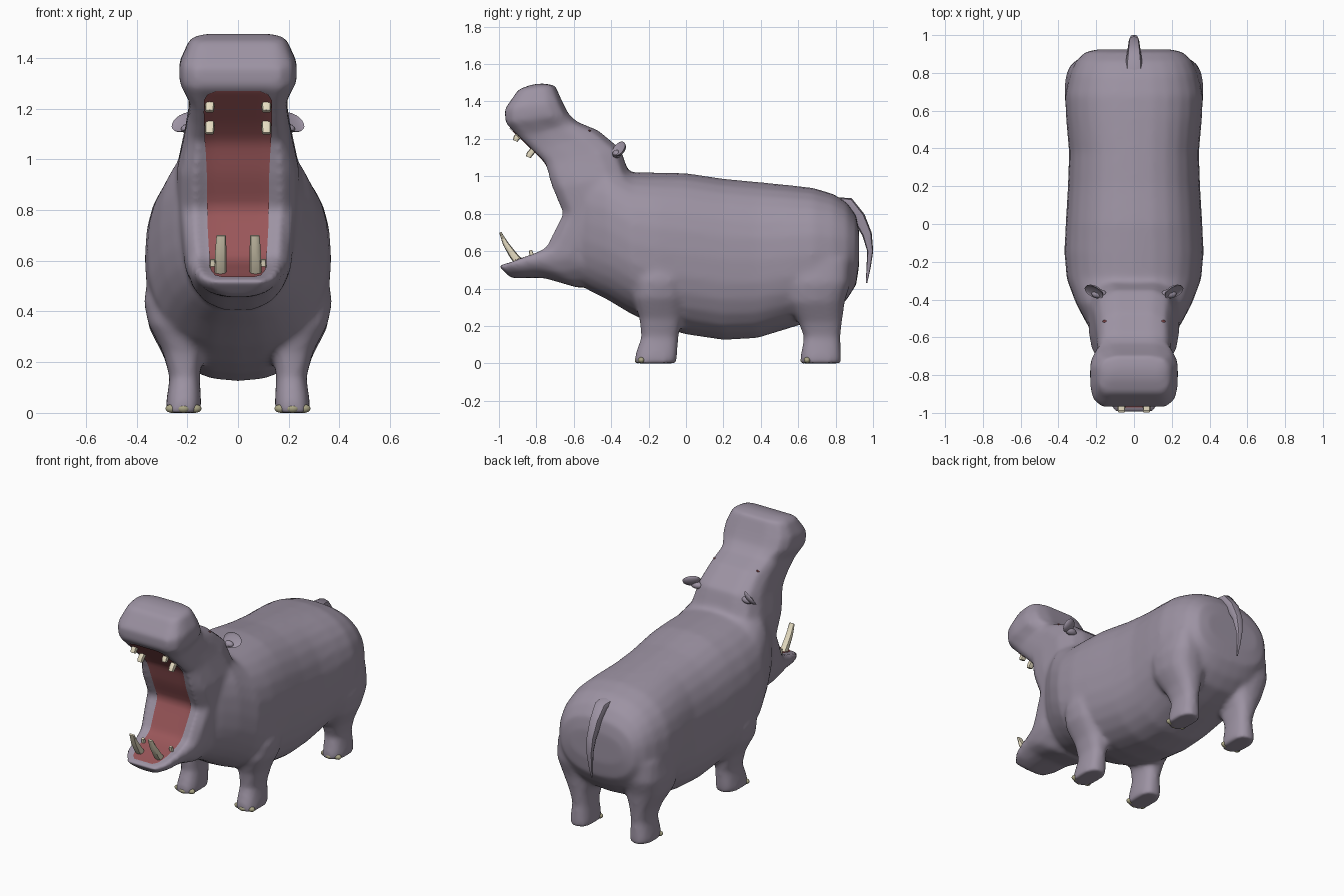
import bpy, bmesh, math
from mathutils import Vector

if "Cube" in bpy.data.objects:
    bpy.data.objects.remove(bpy.data.objects["Cube"])


def material(name, rgb):
    m = bpy.data.materials.new(name)
    m.diffuse_color = (*rgb, 1)
    m.use_nodes = True
    m.node_tree.nodes["Principled BSDF"].inputs["Base Color"].default_value = m.diffuse_color
    return m


HIDE = material("grey_purple_hide", (0.335, 0.29, 0.365))
MOUTH = material("mouth_red", (0.32, 0.093, 0.1))
IVORY = material("ivory", (0.78, 0.71, 0.53))
NAIL = material("toenail_khaki", (0.40, 0.375, 0.235))


def finish(name, bm, mat, angle=50):
    bmesh.ops.recalc_face_normals(bm, faces=bm.faces)
    me = bpy.data.meshes.new(name)
    bm.to_mesh(me)
    bm.free()
    me.materials.append(mat)
    for p in me.polygons:
        p.use_smooth = True
    me.set_sharp_from_angle(angle=math.radians(angle))
    ob = bpy.data.objects.new(name, me)
    bpy.context.collection.objects.link(ob)
    return ob


def skin(bm, rings):
    """Skin a list of point rings and cap both ends."""
    vs = [[bm.verts.new(p) for p in r] for r in rings]
    n = len(vs[0])
    faces = [bm.faces.new(vs[0]), bm.faces.new(vs[-1])]
    for a, b in zip(vs, vs[1:]):
        for j in range(n):
            k = (j + 1) % n
            faces.append(bm.faces.new((a[j], a[k], b[k], b[j])))
    bmesh.ops.recalc_face_normals(bm, faces=faces)


def oval(c, u, v, n=12, e=2.0):
    """Superellipse ring around c with half axes u and v."""
    pts = []
    for i in range(n):
        t = 2 * math.pi * i / n
        a, b = math.cos(t), math.sin(t)
        pts.append(Vector(c) + Vector(u) * math.copysign(abs(a) ** (2 / e), a)
                   + Vector(v) * math.copysign(abs(b) ** (2 / e), b))
    return pts


def ball(name, loc, scale, mat, rot=(0, 0, 0), cup=0):
    bm = bmesh.new()
    bmesh.ops.create_uvsphere(bm, u_segments=16, v_segments=10, radius=1)
    for v in bm.verts:
        if cup and v.co.y < 0:
            v.co.y *= -cup
    ob = finish(name, bm, mat)
    ob.location, ob.scale, ob.rotation_euler = loc, scale, rot
    return ob


def tube(name, path, mat):
    """Loft along (x, y, z, half width in x, half thickness) stations."""
    bm, rings = bmesh.new(), []
    for i, (x, y, z, w, t) in enumerate(path):
        a, b = path[max(i - 1, 0)], path[min(i + 1, len(path) - 1)]
        d = Vector((0, b[1] - a[1], b[2] - a[2])).normalized()
        rings.append(oval((x, y, z), (w, 0, 0), Vector((0, -d.z, d.y)) * t, 8, 2.6))
    skin(bm, rings)
    return finish(name, bm, mat)


hide = bmesh.new()

# Barrel body and neck: y, bottom, top, half width
body = [(-.61, .45, 1.04, .195), (-.52, .39, 1.11, .255), (-.42, .34, 1.10, .308),
        (-.29, .262, 1.022, .357), (-.15, .197, 1.02, .368), (0, .155, 1.017, .362),
        (.2, .125, .987, .35), (.38, .135, .97, .344), (.56, .19, .952, .36),
        (.68, .23, .938, .365), (.79, .275, .905, .342), (.86, .34, .86, .31),
        (.91, .42, .79, .26), (.925, .52, .71, .19)]
skin(hide, [oval((0, y, (a + b) / 2), (w, 0, 0), (0, 0, (b - a) / 2), 28, 2.4)
            for y, a, b, w in body])

# Gaping head: C-shaped sweep, front y/z, back y/z, half width, mouth recess
head = [(-.82, 1.492, -.76, 1.497, .14, 0), (-.895, 1.465, -.70, 1.485, .19, 0),
        (-.968, 1.36, -.662, 1.40, .232, 0), (-.965, 1.285, -.63, 1.335, .232, 0),
        (-.89, 1.20, -.585, 1.292, .194, .015), (-.825, 1.135, -.47, 1.245, .195, .02),
        (-.76, 1.07, -.35, 1.145, .21, .02), (-.72, .94, -.30, 1.0, .24, .02),
        (-.66, .80, -.25, .85, .24, .02), (-.755, .62, -.35, .44, .215, .02),
        (-.81, .595, -.58, .405, .195, .02), (-.87, .575, -.76, .457, .178, .015),
        (-.945, .545, -.86, .457, .155, .008), (-1.005, .523, -.935, .455, .105, 0)]
UPPER = ((.12, .85), (.35, 1), (.72, 1), (.92, .85), (1, .5))
LOWER = ((.12, .85), (.3, .97), (.58, .88), (.84, .66), (1, .33))
rings = []
for i, (fy, fz, by, bz, w, dip) in enumerate(head):
    F, B = Vector((0, fy, fz)), Vector((0, by, bz))
    r = min(.125, .8 * w)
    shape = [(t, k * w) for t, k in (UPPER if i < 9 else LOWER)]
    shape[0] = (.12, r + .85 * (w - r))
    half = [(dip / (B - F).length, r), (0, r + .4 * (w - r))] + shape
    rings.append([F.lerp(B, t) + Vector((x, 0, 0)) for t, x in half]
                 + [F.lerp(B, t) - Vector((x, 0, 0)) for t, x in reversed(half)])
skin(hide, rings)

# Legs: z, y limits, x inner/outer limits
front = [(0, -.278, -.05, .144, .287), (.05, -.272, -.045, .145, .283),
         (.14, -.24, -.04, .15, .27), (.24, -.25, -.02, .14, .297),
         (.35, -.285, 0, .1, .355), (.44, -.27, -.01, .12, .373), (.56, -.23, -.05, .16, .348)]
rear = [(0, .608, .832, .144, .287), (.05, .613, .83, .145, .283),
        (.14, .63, .825, .15, .27), (.22, .60, .835, .14, .292),
        (.33, .53, .85, .1, .35), (.43, .52, .88, .12, .37), (.56, .56, .88, .16, .353)]
for s in (1, -1):
    for leg in (front, rear):
        skin(hide, [oval((s * (c + d) / 2, (a + b) / 2, z), ((d - c) / 2, 0, 0),
                         (0, (b - a) / 2, 0), 16, 2.6) for z, a, b, c, d in leg])

# Fuse body, head and legs into one smooth skin
skin_ob = finish("hide_body_head_legs", hide, HIDE)
rm = skin_ob.modifiers.new("fuse", "REMESH")
rm.mode, rm.voxel_size, rm.use_smooth_shade = "VOXEL", 0.014, True
sm = skin_ob.modifiers.new("soften", "SMOOTH")
sm.factor, sm.iterations = 0.5, 14
fused = bpy.data.meshes.new_from_object(
    skin_ob.evaluated_get(bpy.context.evaluated_depsgraph_get()))
skin_ob.modifiers.clear()
skin_ob.data = fused
fused.materials.clear()
fused.materials.append(HIDE)
bpy.context.view_layer.update()

# Red mouth lining laid just over the gape: y, z, half width
line = [(-.945, 1.278, .085), (-.935, 1.262, .12), (-.915, 1.235, .135), (-.87, 1.18, .135),
        (-.80, 1.11, .13), (-.74, 1.04, .128), (-.70, .94, .124), (-.652, .80, .122),
        (-.70, .70, .118), (-.735, .62, .114), (-.80, .585, .112), (-.88, .555, .108),
        (-.945, .535, .09), (-.975, .522, .055)]
bm = bmesh.new()
rows = []
for a, b in zip(line, line[1:]):
    for k in range(4):
        y, z, w = (p + (q - p) * k / 4 for p, q in zip(a, b))
        rows.append([bm.verts.new((w * c / 6, y, z)) for c in range(-6, 7)])
for p, q in zip(rows, rows[1:]):
    for j in range(12):
        bm.faces.new((p[j], q[j], q[j + 1], p[j + 1]))
lining = finish("mouth_lining", bm, MOUTH)
wrap = lining.modifiers.new("lay_on_skin", "SHRINKWRAP")
wrap.target, wrap.wrap_method = skin_ob, "NEAREST_SURFACEPOINT"
wrap.wrap_mode, wrap.offset = "ABOVE_SURFACE", 0.005

for s, side in ((1, "left"), (-1, "right")):
    # Three toenails on each foot
    for label, leg in (("front", front), ("rear", rear)):
        for k in (-1, 0, 1):
            ball(f"{label}_toenail_{side}",
                 (s * (.215 + .045 * k), leg[0][1] + .022 + .018 * abs(k), .017),
                 (.026, .018, .017), NAIL)

    # Cupped ears and tiny eyes
    ball(f"ear_{side}", (s * .213, -.36, 1.148), (.055, .026, .045), HIDE,
         (math.radians(-38), s * math.radians(20), s * math.radians(20)), cup=.35)
    ball(f"ear_root_{side}", (s * .185, -.37, 1.12), (.04, .024, .022), HIDE)
    hit, pos, nor, _ = skin_ob.ray_cast(Vector((s * .155, -.515, 2)), Vector((0, 0, -1)))
    if hit:
        ball(f"eye_{side}", pos, (.013, .006, .005), MOUTH)

    # Upper pegs, lower tusks and small lower teeth
    for y, z in ((-.895, 1.215), (-.825, 1.128)):
        tube(f"upper_tooth_{side}", [(s * .112, y + .025, z + .03, .019, .017),
             (s * .112, y - .012, z - .01, .019, .017),
             (s * .112, y - .018, z - .026, .017, .014)], IVORY)
    tube(f"tusk_{side}", [(s * .07, -.885, .53, .024, .024), (s * .069, -.925, .58, .023, .021),
         (s * .068, -.965, .64, .022, .015), (s * .066, -.993, .70, .019, .006)], IVORY)
    tube(f"lower_tooth_{side}", [(s * .1, -.82, .56, .014, .013),
                                 (s * .1, -.832, .605, .010, .009)], IVORY)

# Tail
tube("tail", [(0, .78, .865, .05, .025), (0, .87, .855, .042, .032), (0, .925, .78, .034, .034),
              (0, .968, .69, .028, .026), (0, .985, .60, .022, .016),
              (0, .976, .51, .014, .011), (0, .965, .43, .004, .004)], HIDE)
